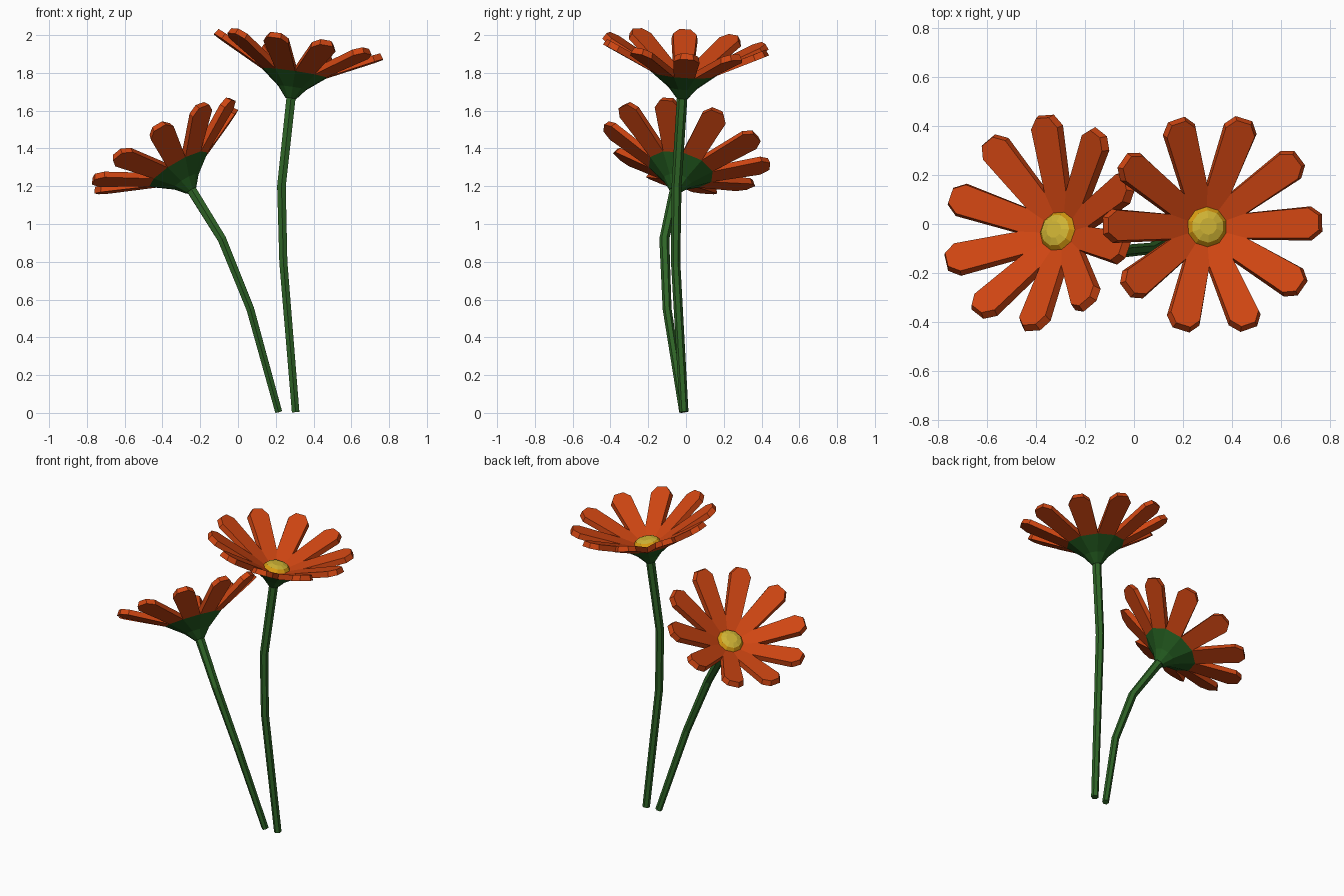
import bpy, bmesh, math
from mathutils import Vector, Matrix

if "Cube" in bpy.data.objects:
    bpy.data.objects.remove(bpy.data.objects["Cube"])


def material(name, col):
    m = bpy.data.materials.new(name)
    m.diffuse_color = (*col, 1)
    m.use_nodes = True
    m.node_tree.nodes["Principled BSDF"].inputs["Base Color"].default_value = m.diffuse_color
    return m


STEM = material("stem green", (0.028, 0.13, 0.02))
CALYX = material("calyx green", (0.017, 0.105, 0.014))
ORANGE = material("petal orange", (0.62, 0.06, 0.006))
GOLD = material("golden rim", (0.72, 0.34, 0.006))
YELLOW = material("pollen yellow", (0.62, 0.45, 0.035))


def finish(bm, name, mats, matrix=None):
    bmesh.ops.remove_doubles(bm, verts=bm.verts, dist=1e-4)
    bmesh.ops.recalc_face_normals(bm, faces=bm.faces)
    me = bpy.data.meshes.new(name)
    bm.to_mesh(me)
    bm.free()
    for m in mats:
        me.materials.append(m)
    ob = bpy.data.objects.new(name, me)
    bpy.context.collection.objects.link(ob)
    if matrix:
        ob.matrix_world = matrix
    return ob


def skin(bm, rings):
    """Bridge successive rings of points; returns the bands of faces."""
    vr = [[bm.verts.new(p) for p in r] for r in rings]
    n = len(vr[0])
    return [[bm.faces.new((a[i], a[(i + 1) % n], b[(i + 1) % n], b[i])) for i in range(n)]
            for a, b in zip(vr, vr[1:])], vr


def ring(r, h, n, start):
    return [Vector((r * math.cos(start + math.tau * i / n),
                    r * math.sin(start + math.tau * i / n), h)) for i in range(n)]


def stem(name, path, r0, r1, n=6):
    pts = [Vector(p) for p in path]
    rings = []
    for i, p in enumerate(pts):
        t = (pts[min(i + 1, len(pts) - 1)] - pts[max(i - 1, 0)]).normalized()
        q = Vector((0, 0, 1)).rotation_difference(t)
        r = r0 + (r1 - r0) * i / (len(pts) - 1)
        rings.append([p + q @ v for v in ring(r, 0, n, math.pi / 6)])
    bm = bmesh.new()
    _, vr = skin(bm, rings)
    bm.faces.new(vr[0])
    bm.faces.new(vr[-1])
    finish(bm, name, [STEM])


def flower_head(name, base, axis, start, n=10):
    q = Vector((0, 0, 1)).rotation_difference(Vector(axis).normalized())
    mat = Matrix.Translation(base) @ q.to_matrix().to_4x4()
    half = math.pi / n
    k = math.tan(half)

    # calyx cup, corners aligned with the gaps between petals
    bm = bmesh.new()
    _, vr = skin(bm, [ring(r, h, n, start + half)
                      for r, h in ((0.03, -0.005), (0.078, 0.052), (0.17 / math.cos(half), 0.13))])
    bm.faces.new(vr[0])
    finish(bm, name + "_calyx", [CALYX], mat)

    # petals: thick blades joined at the middle
    low = [(0.17, 0.17 * k), (0.41, 0.07), (0.452, 0.036)]
    top = [(0.155, 0.155 * k), (0.393, 0.062), (0.433, 0.03)]
    bm = bmesh.new()
    for i in range(n):
        rot = Matrix.Rotation(start + i * math.tau / n, 3, 'Z')

        def outline(pts, lift):
            full = [(0, 0)] + [(x, -w) for x, w in pts] + [(x, w) for x, w in reversed(pts)]
            return [bm.verts.new(rot @ Vector((x, w, lift + 0.5 * x))) for x, w in full]
        a, b = outline(low, 0.045), outline(top, 0.084)
        bm.faces.new(a)
        bm.faces.new(b)
        for j in range(1, len(a) - 1):
            bm.faces.new((a[j], a[j + 1], b[j + 1], b[j]))
    finish(bm, name + "_petals", [ORANGE], mat)

    # domed centre with golden rim
    bm = bmesh.new()
    bands, vr = skin(bm, [ring(r, h, n, start + half)
                          for r, h in ((0.086, 0.118), (0.066, 0.143), (0.035, 0.154))])
    bm.faces.new(vr[-1])
    for f in bm.faces:
        f.material_index = 1
    for f in bands[0]:
        f.material_index = 0
    finish(bm, name + "_centre", [GOLD, YELLOW], mat)


# tall flower
stem("tall_stem", [(0.305, -0.01, 0.005), (0.24, -0.055, 0.8), (0.23, -0.05, 1.2),
                   (0.282, -0.02, 1.68)], 0.023, 0.028)
flower_head("tall_flower", (0.28, -0.02, 1.67), (0.15, 0.07, 1), math.radians(1))

# short leaning flower
stem("short_stem", [(0.215, -0.015, 0.006), (0.065, -0.1, 0.55), (-0.085, -0.115, 0.92),
                    (-0.252, -0.055, 1.19)], 0.021, 0.029)
flower_head("short_flower", (-0.25, -0.057, 1.18), (-0.6, 0.27, 1), math.radians(18))
